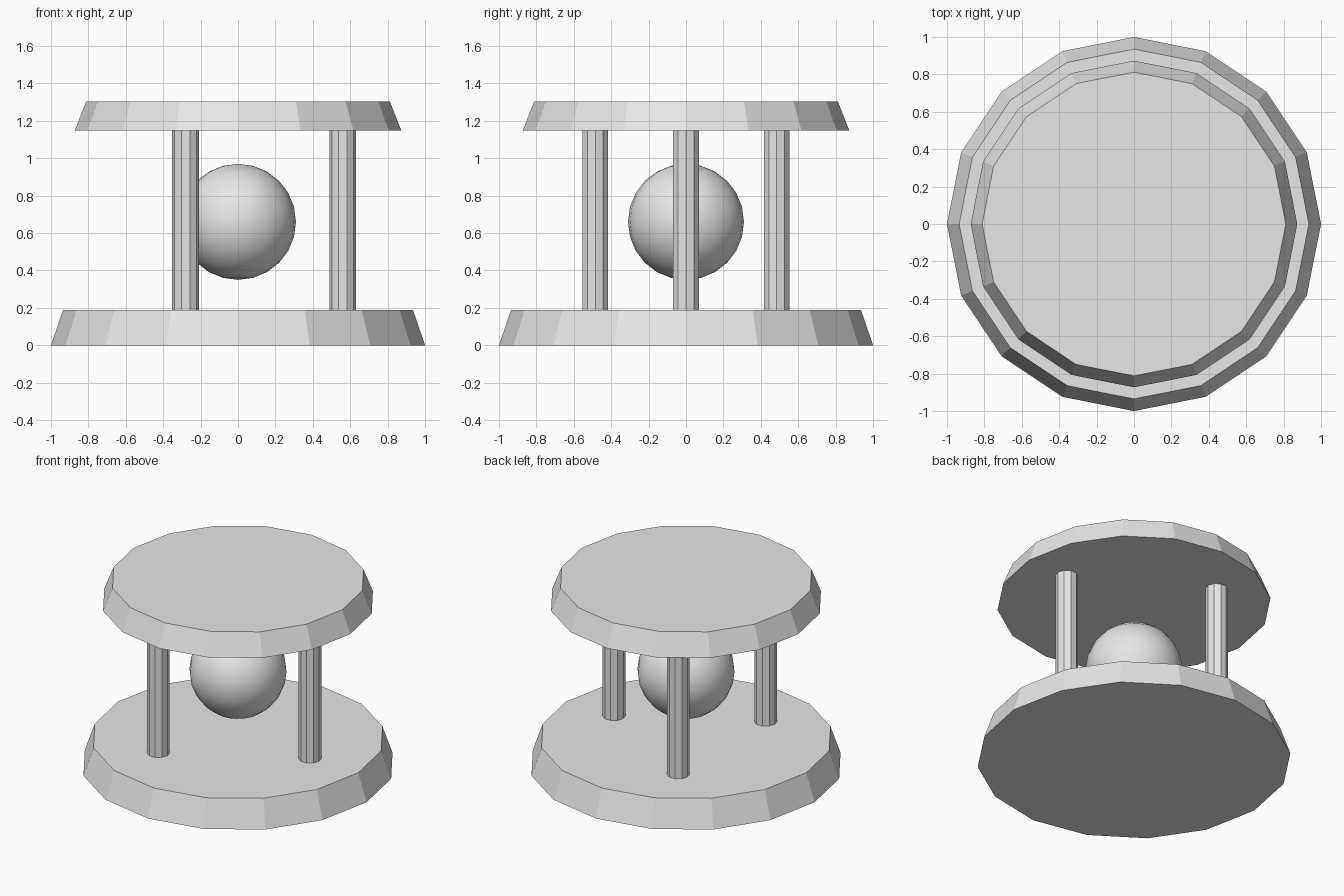
import bpy
from math import cos, sin, radians

cube = bpy.data.objects.get("Cube")
if cube:
    bpy.data.objects.remove(cube, do_unlink=True)

# Single plain grey
grey = bpy.data.materials.new("light_grey")
grey.use_nodes = True
colour = (0.8, 0.8, 0.8, 1)
grey.diffuse_color = colour
grey.node_tree.nodes["Principled BSDF"].inputs["Base Color"].default_value = colour


def finish(name):
    obj = bpy.context.object
    obj.name = name
    obj.data.materials.append(grey)
    return obj


def tapered(name, sides, r_bottom, r_top, z_bottom, z_top, x=0, y=0, turn=0):
    bpy.ops.mesh.primitive_cone_add(
        vertices=sides, radius1=r_bottom, radius2=r_top,
        depth=z_top - z_bottom, end_fill_type='NGON',
        location=(x, y, (z_bottom + z_top) / 2), rotation=(0, 0, turn))
    return finish(name)


BASE_TOP, ROOF_BOTTOM = 0.19, 1.148

# Base and roof discs
tapered("base_disc", 16, 1.0, 0.935, 0, BASE_TOP)
tapered("roof_disc", 16, 0.873, 0.812, ROOF_BOTTOM, 1.304)

# Three pillars evenly spaced around the centre
for i in range(3):
    a = radians(120 * i)
    tapered(f"pillar_{i + 1}", 10, 0.072, 0.072, BASE_TOP, ROOF_BOTTOM,
            0.56 * cos(a), 0.56 * sin(a), radians(90))

# Floating ball in the middle
bpy.ops.mesh.primitive_uv_sphere_add(segments=24, ring_count=12, radius=0.31,
                                     location=(0, 0, 0.66))
finish("ball")
bpy.ops.object.shade_smooth()
